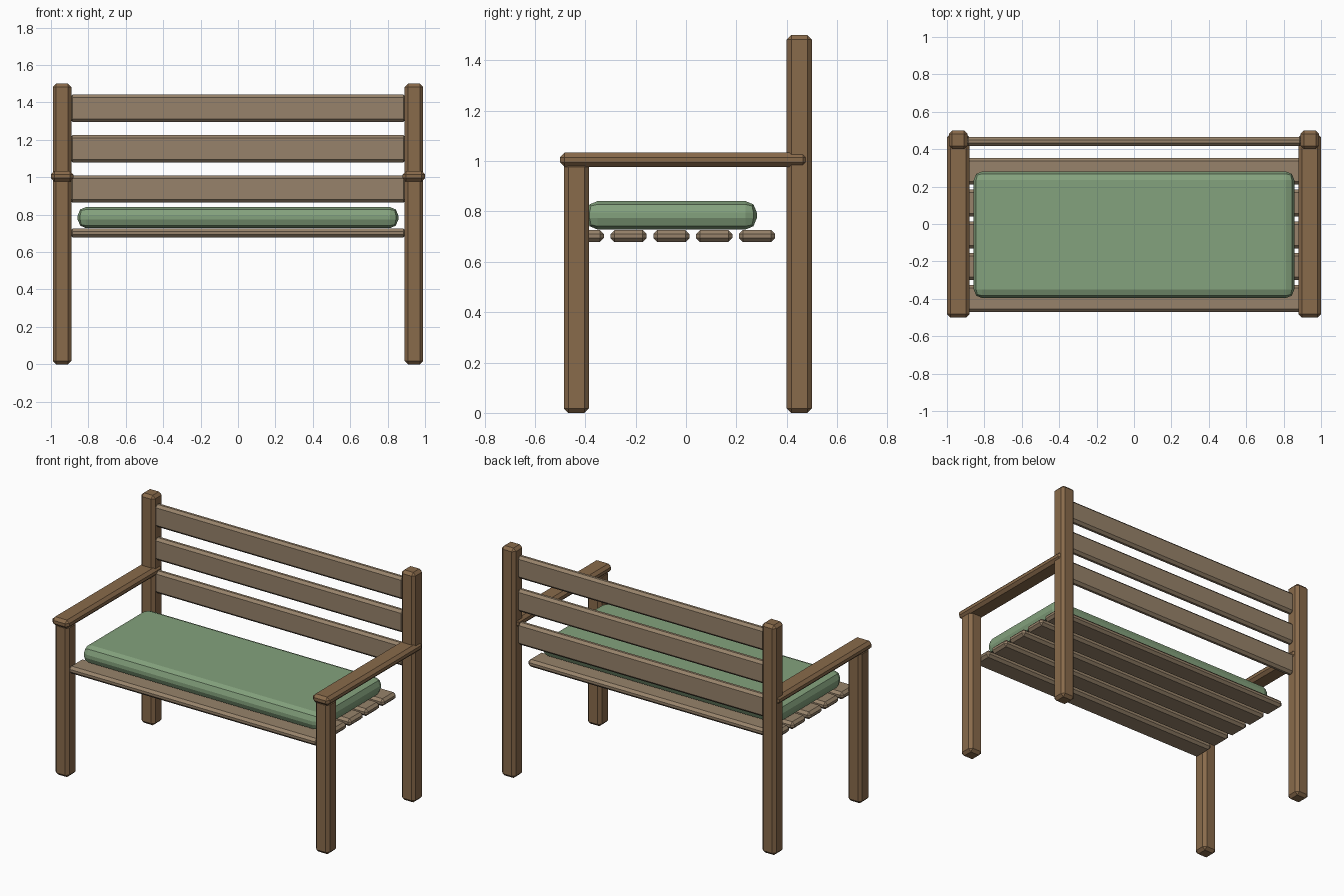
import bpy

if "Cube" in bpy.data.objects:
    bpy.data.objects.remove(bpy.data.objects["Cube"])


def material(name, color):
    m = bpy.data.materials.new(name)
    m.diffuse_color = (*color, 1)
    m.use_nodes = True
    m.node_tree.nodes["Principled BSDF"].inputs["Base Color"].default_value = m.diffuse_color
    return m


frame_wood = material("frame_wood", (0.25, 0.145, 0.07))
slat_wood = material("slat_wood", (0.31, 0.226, 0.145))
fabric = material("fabric", (0.23, 0.36, 0.205))


def box(name, x, y, z, mat, bevel, segments=1):
    """Bevelled box from (min, max) ranges on each axis."""
    bpy.ops.mesh.primitive_cube_add(
        size=1, location=[(a + b) / 2 for a, b in (x, y, z)])
    ob = bpy.context.object
    ob.name = name
    ob.scale = [b - a for a, b in (x, y, z)]
    bpy.ops.object.transform_apply(location=False, rotation=False, scale=True)
    mod = ob.modifiers.new("bevel", 'BEVEL')
    mod.width = bevel
    mod.segments = segments
    ob.data.materials.append(mat)
    return ob


# Posts and armrests on both sides
for side, s in (("left", -1), ("right", 1)):
    post_x = (s * 0.94 - 0.05, s * 0.94 + 0.05)
    arm_x = (s * 0.94 - 0.06, s * 0.94 + 0.06)
    box(f"front_leg_{side}", post_x, (-0.485, -0.385), (0, 0.995), frame_wood, 0.018)
    box(f"back_post_{side}", post_x, (0.40, 0.50), (0, 1.5), frame_wood, 0.018)
    box(f"armrest_{side}", arm_x, (-0.50, 0.482), (0.977, 1.033), frame_wood, 0.018)

# Seat slats
for i in range(5):
    y = -0.398 + i * 0.17
    box(f"seat_slat_{i + 1}", (-0.9, 0.9), (y - 0.072, y + 0.072),
        (0.678, 0.726), slat_wood, 0.016)

# Backrest slats
for i in range(3):
    z = 0.937 + i * 0.216
    box(f"back_slat_{i + 1}", (-0.9, 0.9), (0.416, 0.464),
        (z - 0.073, z + 0.073), slat_wood, 0.016)

# Seat cushion
box("cushion", (-0.857, 0.857), (-0.396, 0.281), (0.728, 0.841), fabric, 0.045, 2)
